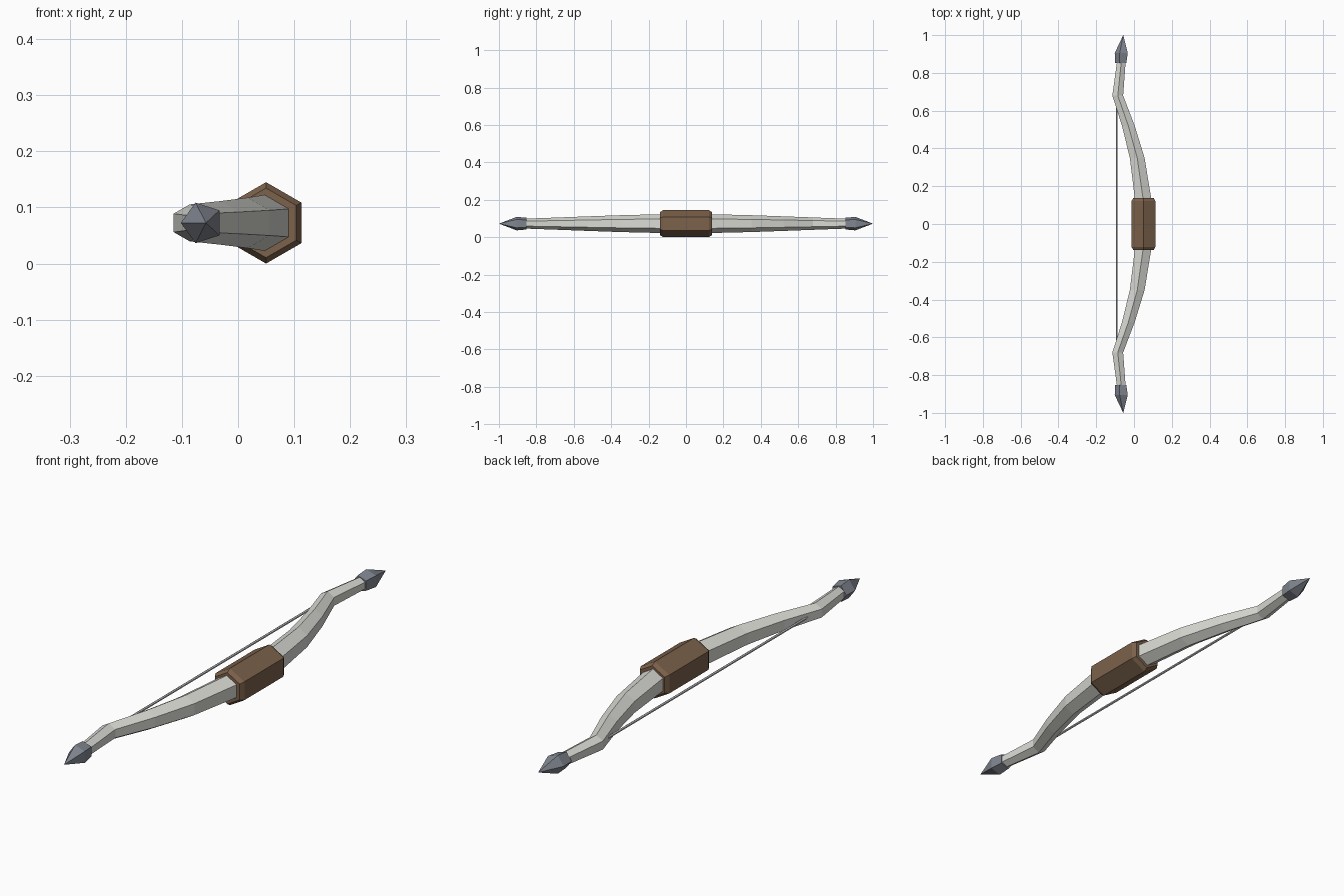
import bpy, bmesh
from math import sin, cos, pi

if "Cube" in bpy.data.objects:
    bpy.data.objects.remove(bpy.data.objects["Cube"])

Z = 0.0725  # height of the bow's centre line


def material(name, rgb):
    m = bpy.data.materials.new(name)
    m.diffuse_color = (*rgb, 1)
    m.use_nodes = True
    m.node_tree.nodes["Principled BSDF"].inputs["Base Color"].default_value = m.diffuse_color
    return m


def loft(name, sections, sides, start, mat=None):
    """Skin polygon sections (x, y, radius) along y; radius 0 makes a point."""
    bm = bmesh.new()
    rings = []
    for x, y, r in sections:
        n = sides if r else 1
        rings.append([bm.verts.new((x + r * cos(start + 2 * pi * i / sides), y,
                                    Z + r * sin(start + 2 * pi * i / sides)))
                      for i in range(n)])
    for a, b in zip(rings, rings[1:]):
        for i in range(sides):
            j = (i + 1) % sides
            if len(b) == 1:
                bm.faces.new((a[i], a[j], b[0]))
            else:
                bm.faces.new((a[i], a[j], b[j], b[i]))
    for ring in (rings[0], rings[-1]):
        if len(ring) > 1:
            bm.faces.new(ring)
    bmesh.ops.recalc_face_normals(bm, faces=bm.faces)
    me = bpy.data.meshes.new(name)
    bm.to_mesh(me)
    bm.free()
    ob = bpy.data.objects.new(name, me)
    bpy.context.collection.objects.link(ob)
    if mat:
        me.materials.append(mat)
    return ob


pale = material("pale_wood", (0.70, 0.70, 0.66))
brown = material("leather", (0.20, 0.12, 0.07))
steel = material("steel", (0.22, 0.24, 0.28))

# Recurved stave, one half mirrored into a continuous limb
half = [(0.047, 0.14, 0.050), (0.017, 0.35, 0.045), (-0.030, 0.52, 0.039),
        (-0.086, 0.68, 0.033), (-0.066, 0.87, 0.026)]
loft("bow_limbs", [(x, -y, r) for x, y, r in reversed(half)] + half, 6, pi / 6, pale)

# Hexagonal grip with chamfered ends
loft("grip", [(0.05, -0.138, 0.062), (0.05, -0.122, Z),
              (0.05, 0.122, Z), (0.05, 0.138, 0.062)], 6, pi / 6, brown)

# Five-sided pointed tips
for side, label in ((1, "back"), (-1, "front")):
    loft(label + "_tip", [(-0.067, side * 0.853, 0.033), (-0.064, side * 0.905, 0.038),
                          (-0.057, side * 1.0, 0)], 5, pi, steel)

# Bow string
loft("bow_string", [(-0.092, -0.67, 0.005), (-0.092, 0.67, 0.005)], 6, pi / 6)
